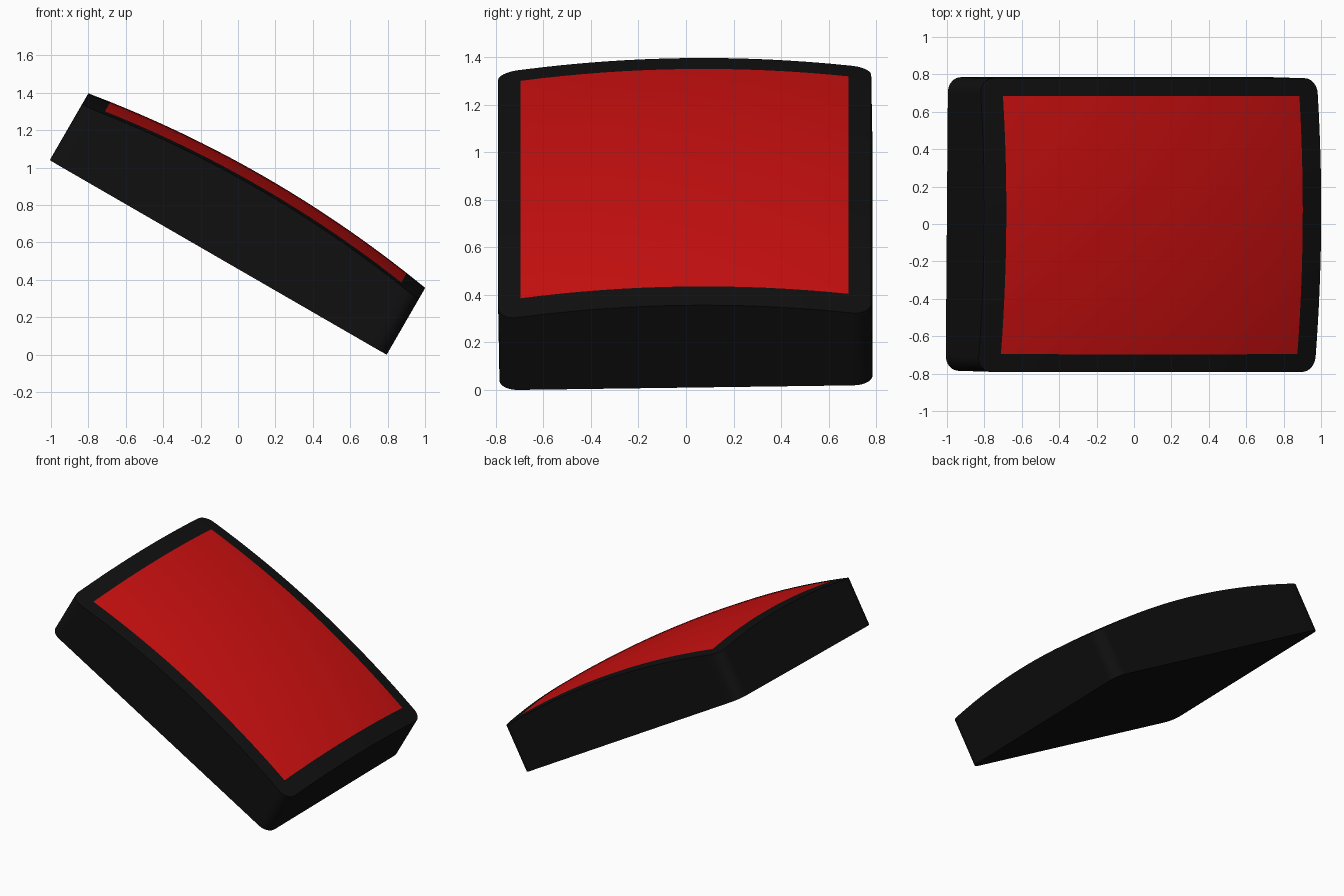
import bpy, bmesh
from math import radians
from mathutils import Matrix, Vector

cube = bpy.data.objects.get("Cube")
if cube:
    bpy.data.objects.remove(cube, do_unlink=True)


def make_material(name, color):
    mat = bpy.data.materials.new(name)
    mat.use_nodes = True
    mat.diffuse_color = color
    mat.node_tree.nodes["Principled BSDF"].inputs["Base Color"].default_value = color
    return mat


HALF_X, HALF_Y, HEIGHT = 1.04, 0.785, 0.40    # slab size before tilting
PANEL_X, PANEL_Y = 0.915, 0.69                # half size of the red panel
DOME_X, DOME_Y = 0.085, 0.06                  # rise of the crown along each axis

# Slab with rounded upright edges
bm = bmesh.new()
bmesh.ops.create_cube(bm, size=2, matrix=Matrix.Translation((0, 0, HEIGHT / 2))
                      @ Matrix.Diagonal((HALF_X, HALF_Y, HEIGHT / 2, 1)))
uprights = [e for e in bm.edges if abs(e.verts[0].co.z - e.verts[1].co.z) > 0.1]
bmesh.ops.bevel(bm, geom=uprights, offset=0.08, segments=8, profile=0.5, affect='EDGES')


def slice_along(axis, half, count):
    """Cut evenly spaced lines that end exactly on the panel border."""
    for i in range(-count, count + 1):
        point = Vector((0, 0, 0))
        point[axis] = half * i / count
        normal = Vector((0, 0, 0))
        normal[axis] = 1
        bmesh.ops.bisect_plane(bm, geom=bm.verts[:] + bm.edges[:] + bm.faces[:],
                               dist=1e-5, plane_co=point, plane_no=normal)


slice_along(0, PANEL_X, 12)
slice_along(1, PANEL_Y, 8)

# Red panel on the top faces inside the border
for f in bm.faces:
    c = f.calc_center_median()
    on_top = c.z > HEIGHT - 0.001
    f.material_index = int(on_top and abs(c.x) < PANEL_X and abs(c.y) < PANEL_Y)

# Crown the top in both directions
for v in bm.verts:
    if v.co.z > HEIGHT - 0.001:
        v.co.z += DOME_X * (1 - (v.co.x / HALF_X) ** 2) - DOME_Y * (v.co.y / HALF_Y) ** 2
bmesh.ops.recalc_face_normals(bm, faces=bm.faces[:])

mesh = bpy.data.meshes.new("pedal_pad")
bm.to_mesh(mesh)
bm.free()
mesh.materials.append(make_material("black_rubber", (0.005, 0.005, 0.005, 1)))
mesh.materials.append(make_material("red_panel", (0.6, 0.005, 0.005, 1)))

# Tilt the pad, with a very slight roll
pad = bpy.data.objects.new("tilted_pad", mesh)
bpy.context.collection.objects.link(pad)
pad.rotation_euler = (radians(0.9), radians(30), 0)
pad.location = (-0.1, 0, 0.53)

bpy.ops.object.select_all(action='DESELECT')
pad.select_set(True)
bpy.context.view_layer.objects.active = pad
bpy.ops.object.shade_smooth_by_angle(angle=radians(30))
